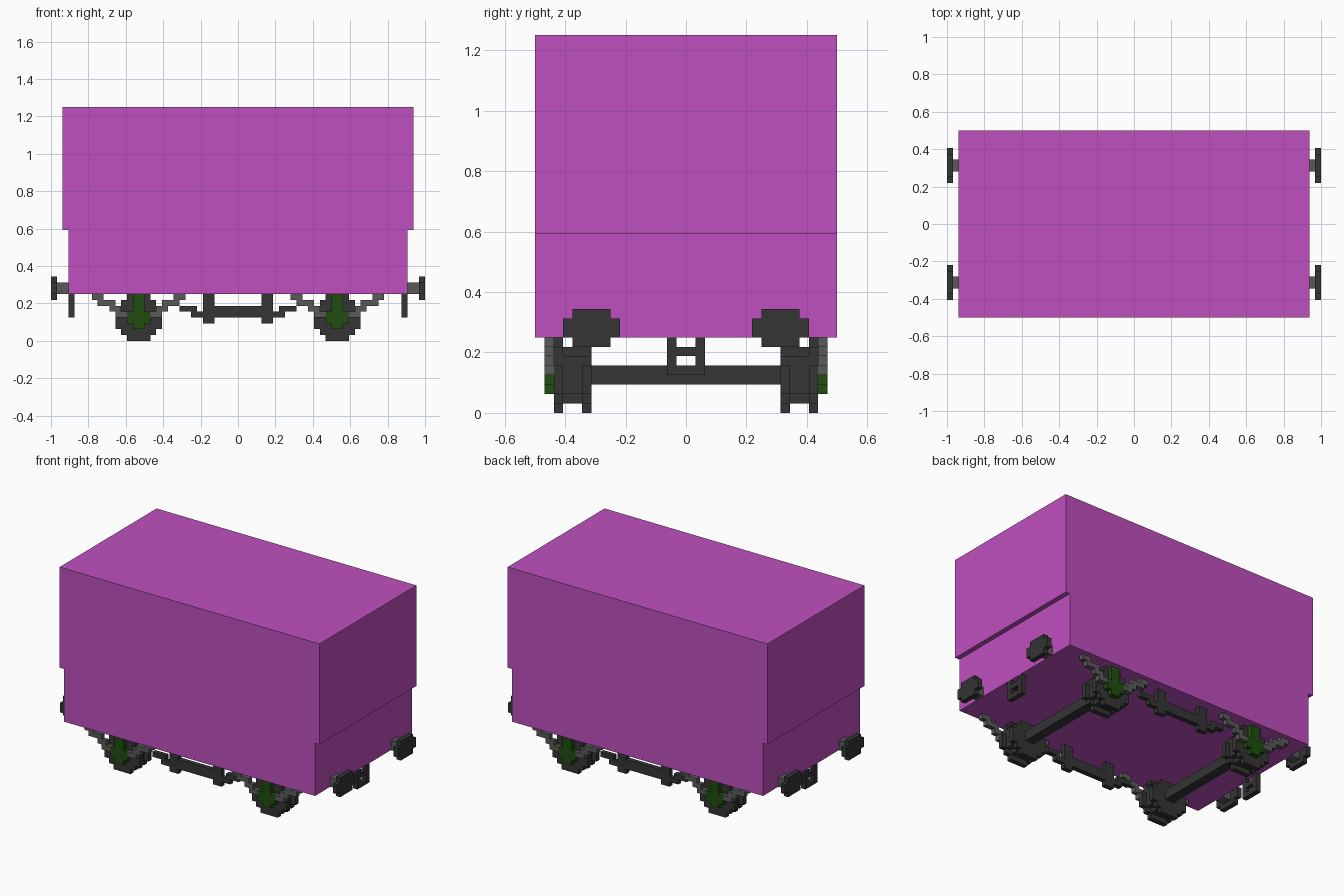
import bpy
import bmesh
from itertools import product
from mathutils import Vector

U = 1 / 32  # one block of the model's grid

if "Cube" in bpy.data.objects:
    bpy.data.objects.remove(bpy.data.objects["Cube"], do_unlink=True)


def material(name, rgb):
    mat = bpy.data.materials.new(name)
    mat.use_nodes = True
    mat.diffuse_color = (*rgb, 1)
    mat.node_tree.nodes["Principled BSDF"].inputs["Base Color"].default_value = (*rgb, 1)
    return mat


magenta = material("magenta paint", (0.52, 0.08, 0.52))
iron = material("dark iron", (0.035, 0.035, 0.035))
steel = material("grey steel", (0.102, 0.102, 0.102))
green = material("green paint", (0.014, 0.076, 0.005))


def finish(name, bm, mat):
    bmesh.ops.recalc_face_normals(bm, faces=bm.faces)
    mesh = bpy.data.meshes.new(name)
    bm.to_mesh(mesh)
    bm.free()
    mesh.materials.append(mat)
    obj = bpy.data.objects.new(name, mesh)
    bpy.context.collection.objects.link(obj)
    return obj


def blocks(name, mat, boxes, mirror=(False, False)):
    """Boxes given as x, y and z ranges in grid units, mirrored on x and y."""
    bm = bmesh.new()
    for xr, yr, zr in boxes:
        verts = [bm.verts.new(Vector(c) * U) for c in product(xr, yr, zr)]
        bmesh.ops.convex_hull(bm, input=verts)
    bmesh.ops.dissolve_limit(bm, angle_limit=0.01, verts=bm.verts, edges=bm.edges)
    obj = finish(name, bm, mat)
    if any(mirror):
        mod = obj.modifiers.new("Mirror", 'MIRROR')
        mod.use_axis = (*mirror, False)
        mod.use_mirror_merge = False
    return obj


def stepped(name, mat, rows, yr, centre, mirror=(True, True)):
    """Symmetrical stepped outline extruded along y; rows are half width, z0, z1."""
    right = [(w, z) for w, z0, z1 in rows for z in (z0, z1)]
    outline = right + [(-w, z) for w, z in reversed(right)]
    bm = bmesh.new()
    face = bm.faces.new([bm.verts.new(Vector((centre + x, yr[0], z)) * U) for x, z in outline])
    extruded = bmesh.ops.extrude_face_region(bm, geom=[face])["geom"]
    moved = [g for g in extruded if isinstance(g, bmesh.types.BMVert)]
    bmesh.ops.translate(bm, verts=moved, vec=(0, (yr[1] - yr[0]) * U, 0))
    obj = finish(name, bm, mat)
    if any(mirror):
        mod = obj.modifiers.new("Mirror", 'MIRROR')
        mod.use_axis = (*mirror, False)
        mod.use_mirror_merge = False
    return obj


BOTH = (True, True)
AXLE = 17  # axle distance from the centre

# Wagon body with slightly recessed lower ends
stepped("wagon_body", magenta, [(29, 8, 19), (30, 19, 40)], (-16, 16), 0, (False, False))

# Wheels: two rims with a smaller hub between, and the guard above
rim = [(2, 0, 1), (3, 1, 2), (4, 2, 5), (3, 5, 6), (2, 6, 7)]
guard = [(2, 0, 1), (3, 1, 2), (4, 2, 5), (3, 5, 7), (2, 7, 8)]
hub = [(2, 1, 2), (3, 2, 6), (2, 6, 7)]
stepped("wheel_inner_rims", iron, rim, (10, 11), AXLE)
stepped("wheel_hubs", iron, hub, (11, 13), AXLE)
stepped("wheel_outer_rims", iron, guard, (13, 14), AXLE)
blocks("axles", iron, [((AXLE - 1, AXLE + 1), (-10, 10), (3, 5))], (True, False))

# Axle boxes
stepped("axle_boxes", green, [(1, 2, 3), (2, 3, 5), (1, 5, 8)], (14, 15), AXLE)

# Leaf springs stepping up from each axle box to the floor
steps = [(2, 4, 4), (3, 5, 5), (4, 7, 6), (6, 8, 7)]
springs = []
for a, b, z in steps:
    for lo, hi in ((a, b), (-b, -a)):
        springs.append(((AXLE + lo, AXLE + hi), (14, 15), (z, z + 1)))
blocks("leaf_springs", steel, springs, BOTH)

# Brake beam on each side, with hangers and stepped ends
blocks("brake_beams", iron, [((-4, 4), (13, 14), (4, 6))], (False, True))
blocks("brake_hangers", iron, [
    ((4, 6), (13, 14), (3, 8)),
    ((6, 8), (13, 14), (4, 5)),
    ((7, 10), (13, 14), (5, 6)),
], BOTH)

# Buffers
blocks("buffer_shafts", steel, [((29, 31), (9, 11), (8, 10))], BOTH)
blocks("buffer_heads", iron, [
    ((31, 32), (8, 12), (7, 8)),
    ((31, 32), (7, 13), (8, 10)),
    ((31, 32), (8, 12), (10, 11)),
], BOTH)

# Coupling links hanging under each end
blocks("coupling_links", iron, [
    ((28, 29), (-2, -1), (4, 8)),
    ((28, 29), (1, 2), (4, 8)),
    ((28, 29), (-1, 1), (4, 5)),
    ((28, 29), (-1, 1), (6, 7)),
], (True, False))
